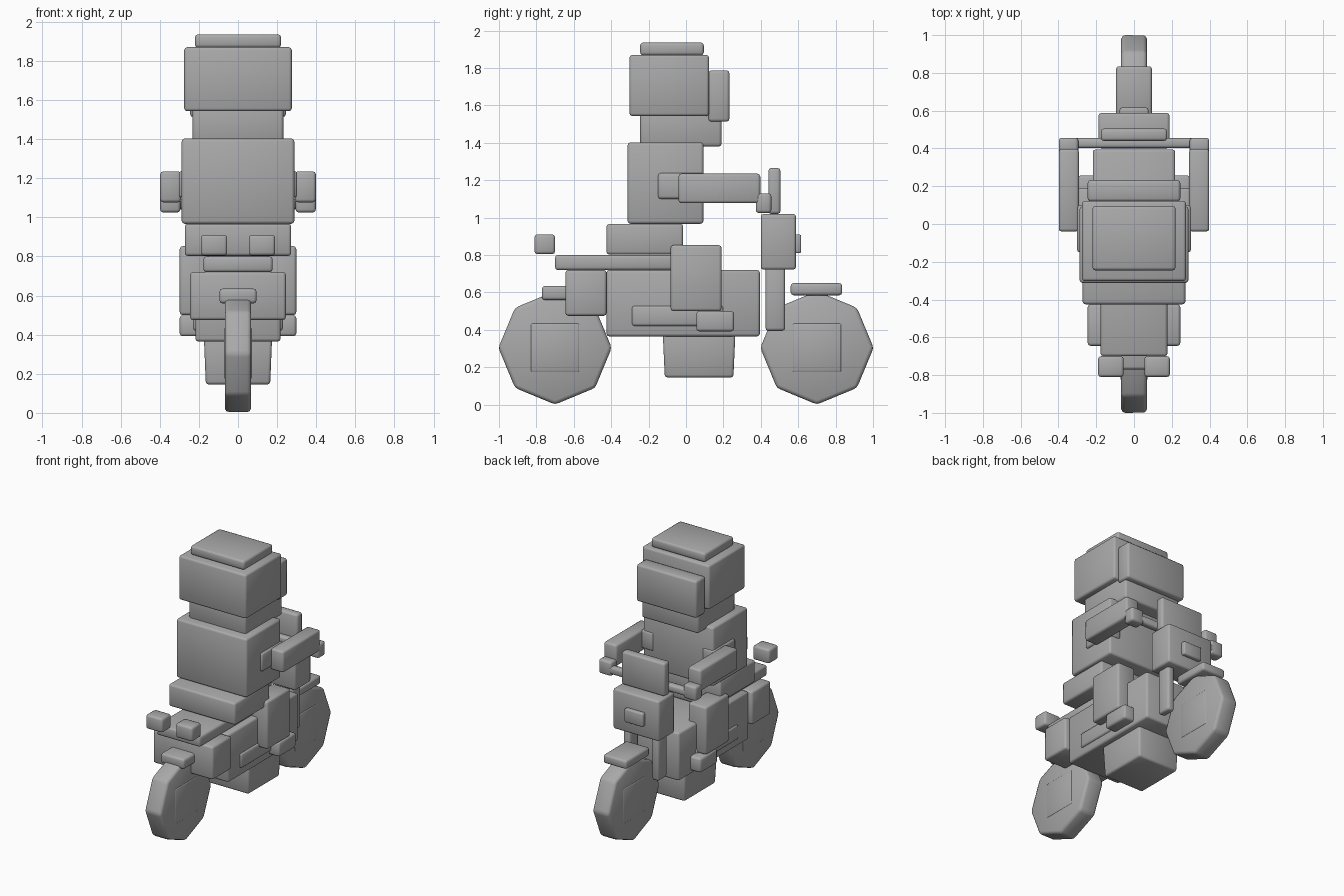
import bpy
import bmesh
from math import pi
from mathutils import Matrix, Vector

if "Cube" in bpy.data.objects:
    bpy.data.objects.remove(bpy.data.objects["Cube"], do_unlink=True)

grey = bpy.data.materials.new("plain_grey")
grey.use_nodes = True
COLOR = (0.4, 0.4, 0.4, 1)
grey.diffuse_color = COLOR
grey.node_tree.nodes["Principled BSDF"].inputs["Base Color"].default_value = COLOR


def finish(name, bm, bevel):
    """Turn a bmesh into a smooth object with softened edges."""
    bmesh.ops.recalc_face_normals(bm, faces=bm.faces)
    mesh = bpy.data.meshes.new(name)
    bm.to_mesh(mesh)
    bm.free()
    mesh.materials.append(grey)
    mesh.shade_smooth()
    obj = bpy.data.objects.new(name, mesh)
    bpy.context.collection.objects.link(obj)
    mod = obj.modifiers.new("soft_edges", "BEVEL")
    mod.width = bevel
    mod.segments = 2
    mod.limit_method = "ANGLE"
    return obj


def block(name, x, y, z, bevel=0.015, taper=1.0):
    """Box from (min, max) ranges; taper narrows its underside."""
    bm = bmesh.new()
    bmesh.ops.create_cube(bm, size=1)
    for v in bm.verts:
        if v.co.z < 0:
            v.co.x *= taper
            v.co.y *= taper
    size = Vector((x[1] - x[0], y[1] - y[0], z[1] - z[0]))
    centre = Vector((sum(x), sum(y), sum(z))) / 2
    for v in bm.verts:
        v.co = v.co * size + centre
    return finish(name, bm, bevel)


def centred(name, half, y, z, **kw):
    block(name, (-half, half), y, z, **kw)


def pair(name, x, y, z, **kw):
    block("left_" + name, x, y, z, **kw)
    block("right_" + name, (-x[1], -x[0]), y, z, **kw)


def wheel(name, y):
    """Eight-sided tyre with a square hub plate."""
    bm = bmesh.new()
    bmesh.ops.create_cone(bm, cap_ends=True, segments=8, radius1=0.303,
                          radius2=0.303, depth=0.135)
    bm.transform(Matrix.Translation((0, y, 0.304)) @ Matrix.Rotation(pi / 2, 4, "Y"))
    finish(name, bm, 0.02)
    centred(name + "_hub", 0.071, (y - 0.13, y + 0.13), (0.175, 0.435), bevel=0.008)


# Wheels and fenders
wheel("front_wheel", 0.7)
wheel("rear_wheel", -0.7)
centred("front_fender", 0.095, (0.56, 0.835), (0.585, 0.65))
centred("rear_fender", 0.095, (-0.77, -0.5), (0.56, 0.635))

# Bike body
centred("bike_body", 0.218, (-0.425, 0.395), (0.365, 0.72))
centred("engine", 0.175, (-0.125, 0.265), (0.145, 0.4), taper=0.94)
centred("seat", 0.177, (-0.7, -0.05), (0.72, 0.8))
centred("luggage_box", 0.245, (-0.645, -0.425), (0.475, 0.72))
pair("exhaust", (0.15, 0.23), (-0.29, 0.2), (0.42, 0.53))
pair("tail_light", (0.055, 0.19), (-0.81, -0.7), (0.805, 0.91))

# Steering and fairing
pair("fork", (0.09, 0.145), (0.425, 0.53), (0.395, 0.75))
centred("fairing", 0.188, (0.4, 0.588), (0.722, 1.02))
centred("headlamp", 0.076, (0.57, 0.616), (0.81, 0.91), bevel=0.01)
centred("windscreen", 0.176, (0.44, 0.505), (1.02, 1.265))
centred("handlebar", 0.34, (0.402, 0.455), (1.04, 1.095))

# Rider body
centred("hips", 0.272, (-0.425, -0.015), (0.803, 0.967))
centred("torso", 0.288, (-0.312, 0.093), (0.967, 1.403))
pair("leg", (0.15, 0.298), (-0.082, 0.19), (0.5, 0.853))
pair("foot", (0.17, 0.298), (0.055, 0.257), (0.392, 0.5))

# Rider arms
pair("upper_arm", (0.2, 0.302), (-0.15, 0.1), (1.1, 1.238))
pair("forearm", (0.292, 0.398), (-0.04, 0.397), (1.077, 1.235))
pair("hand", (0.295, 0.398), (0.373, 0.456), (1.025, 1.13))

# Rider head
centred("face", 0.232, (-0.245, 0.19), (1.38, 1.6))
centred("helmet", 0.275, (-0.302, 0.123), (1.543, 1.87))
centred("helmet_top", 0.22, (-0.245, 0.095), (1.868, 1.936))
centred("visor", 0.245, (0.12, 0.232), (1.513, 1.787))
